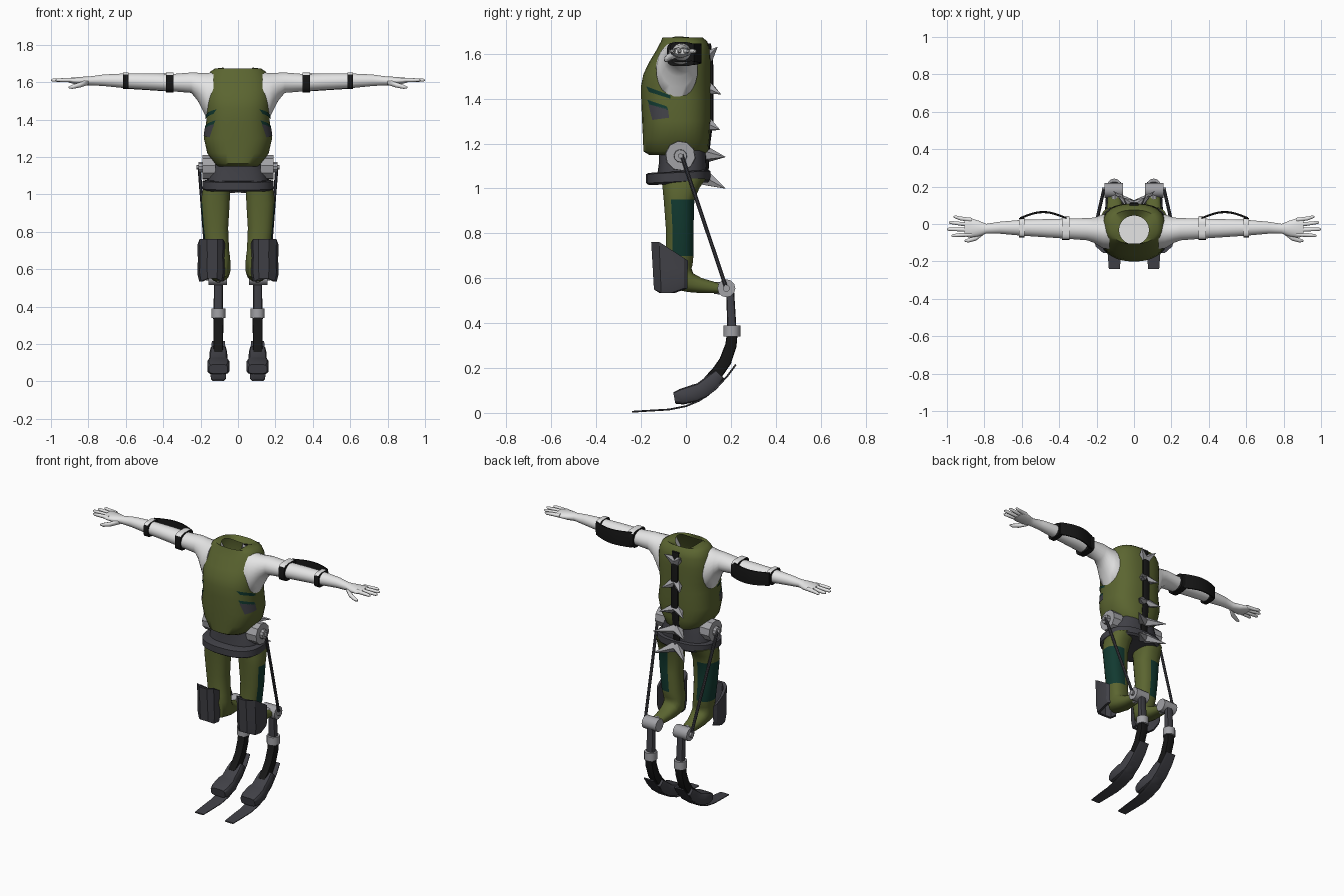
import bpy, math
from mathutils import Vector as V

if "Cube" in bpy.data.objects:
    bpy.data.objects.remove(bpy.data.objects["Cube"])


def material(name, r, g, b):
    m = bpy.data.materials.new(name)
    m.diffuse_color = (r, g, b, 1)
    m.use_nodes = True
    m.node_tree.nodes["Principled BSDF"].inputs["Base Color"].default_value = m.diffuse_color
    return m


SKIN = material("pale_skin", .78, .78, .78)
OLIVE = material("olive_cloth", .105, .13, .03)
TEAL = material("dark_teal", .006, .042, .03)
GREY = material("dark_grey", .052, .052, .062)
BLACK = material("black", .008, .008, .008)
METAL = material("metal_grey", .36, .36, .38)


def make(name, verts, faces, mats, rule=None, mirror=False, angle=35):
    me = bpy.data.meshes.new(name)
    me.from_pydata([tuple(v) for v in verts], [], faces)
    for m in mats:
        me.materials.append(m)
    if rule:
        for p in me.polygons:
            p.material_index = rule(p.center, p.normal)
    ob = bpy.data.objects.new(name, me)
    bpy.context.collection.objects.link(ob)
    bpy.ops.object.select_all(action='DESELECT')
    ob.select_set(True)
    bpy.context.view_layer.objects.active = ob
    bpy.ops.object.shade_smooth_by_angle(angle=math.radians(angle))
    if mirror:
        ob.modifiers.new("mirror", 'MIRROR').use_clip = False
    return ob


def ring(c, u, v, n=16, p=2.0):
    """Superellipse section around c with half axes u and v."""
    out = []
    for i in range(n):
        a = 2 * math.pi * (i + .5) / n
        s, t = math.cos(a), math.sin(a)
        out.append(V(c) + V(u) * math.copysign(abs(s) ** (2 / p), s)
                   + V(v) * math.copysign(abs(t) ** (2 / p), t))
    return out


def loft(name, rings, mats, caps=(True, True), **kw):
    n = len(rings[0])
    verts = [v for r in rings for v in r]
    faces = [(k * n + i, k * n + (i + 1) % n, (k + 1) * n + (i + 1) % n, (k + 1) * n + i)
             for k in range(len(rings) - 1) for i in range(n)]
    if caps[0]:
        faces.append(tuple(reversed(range(n))))
    if caps[1]:
        faces.append(tuple(range(len(verts) - n, len(verts))))
    return make(name, verts, faces, mats, **kw)


def rod(name, a, b, r0, r1, mat, n=10):
    a, b = V(a), V(b)
    d = (b - a).normalized()
    u = d.orthogonal().normalized()
    w = d.cross(u)
    return loft(name, [ring(a, u * r0, w * r0, n), ring(b, u * r1, w * r1, n)], [mat], mirror=True)


def band(z, hx, yf, yb, n=32, p=2.5):
    return ring((0, (yf + yb) / 2, z), (hx, 0, 0), (0, (yb - yf) / 2, 0), n, p)


def ribbon(name, pts, mat, p=5, n=12):
    """Sweep along a side path of (y, z, half width, half thickness)."""
    rings = []
    for i, (y, z, w, t) in enumerate(pts):
        a, b = pts[max(i - 1, 0)], pts[min(i + 1, len(pts) - 1)]
        d = V((0, b[0] - a[0], b[1] - a[1])).normalized()
        rings.append(ring((.105, y, z), (w, 0, 0), V((1, 0, 0)).cross(d) * -t, n, p))
    return loft(name, rings, [mat], mirror=True)


# Vest: stacked sections, open at the neck with a dipped collar
VEST = [(1.15, .11, -.165, .085), (1.165, .125, -.19, .10), (1.22, .165, -.192, .105),
        (1.30, .183, -.196, .11), (1.40, .169, -.2, .11), (1.46, .174, -.2, .11),
        (1.51, .177, -.19, .11), (1.56, .175, -.166, .11), (1.62, .165, -.13, .107),
        (1.655, .15, -.112, .095), (1.672, .125, -.105, .075)]
vest = [band(*r) for r in VEST]
collar = band(1.678, .08, -.11, .045, p=2)
for v in collar:
    v.z -= .035 * abs((v.y + .033) / .078) ** 2
loft("vest", vest + [collar], [OLIVE], caps=(True, False), angle=45)
make("neck_base", band(1.45, .12, -.15, .07), [tuple(range(32))], [SKIN])


def vest_x(y, z):
    for a, b in zip(VEST, VEST[1:]):
        if a[0] <= z <= b[0]:
            t = (z - a[0]) / (b[0] - a[0])
            hx, f, k = (a[i] + t * (b[i] - a[i]) for i in (1, 2, 3))
            q = min(1, abs((y - (f + k) / 2) / ((k - f) / 2)))
            return hx * (1 - q ** 2.5) ** .4 + .004


def vest_patch(name, quad, mat, nu=8, nv=4):
    verts = []
    for j in range(nv + 1):
        for i in range(nu + 1):
            s, t = i / nu, j / nv
            y, z = ((1 - t) * ((1 - s) * quad[0][k] + s * quad[1][k])
                    + t * ((1 - s) * quad[3][k] + s * quad[2][k]) for k in (0, 1))
            verts.append((vest_x(y, z), y, z))
    w = nu + 1
    faces = [(j * w + i, j * w + w + i, j * w + w + i + 1, j * w + i + 1)
             for j in range(nv) for i in range(nu)]
    make(name, verts, faces, [mat], mirror=True)


# Side cuts in the vest
vest_patch("upper_slit", [(-.178, 1.455), (-.07, 1.415), (-.07, 1.40), (-.165, 1.43)], TEAL)
vest_patch("pocket_edge", [(-.172, 1.395), (-.085, 1.365), (-.08, 1.35), (-.165, 1.375)], TEAL)
vest_patch("pocket", [(-.168, 1.375), (-.08, 1.355), (-.075, 1.315), (-.15, 1.305)], GREY)

# Arms with hands
ARM = [(.13, -.04, .095, 1.53, .125), (.165, -.04, .092, 1.525, .125), (.19, -.037, .08, 1.55, .10),
       (.215, -.033, .068, 1.575, .076), (.25, -.028, .06, 1.597, .055), (.35, -.025, .055, 1.597, .047),
       (.45, -.023, .05, 1.602, .045), (.6, -.02, .043, 1.607, .04), (.72, -.02, .032, 1.61, .031),
       (.79, -.025, .026, 1.607, .024), (.83, -.024, .042, 1.606, .023), (.88, -.02, .054, 1.608, .017),
       (.905, -.017, .048, 1.61, .012)]
loft("arm", [ring((x, y, z), (0, hy, 0), (0, 0, hz), 20) for x, y, hy, z, hz in ARM],
     [SKIN], mirror=True, angle=60)
for i, (y0, y1, tip) in enumerate([(.022, .038, .965), (-.005, .008, .99), (-.031, -.028, 1.0), (-.056, -.062, .975)]):
    loft("finger", [ring((x, y, 1.611), (0, r, 0), (0, 0, r), 8) for x, y, r in
                    [(.87, y0, .012), (.93, (y0 + y1) / 2, .011), (tip - .01, y1, .009), (tip, y1, .004)]],
         [SKIN], mirror=True, angle=60)
loft("thumb", [ring((x, y, z), (0, r, 0), (0, 0, r), 8) for x, y, z, r in
               [(.80, -.04, 1.60, .016), (.845, -.075, 1.585, .015), (.885, -.088, 1.575, .012), (.905, -.09, 1.572, .005)]],
     [SKIN], mirror=True, angle=60)

# Arm straps: pale on top, black elsewhere
for x0, x1, y, hy, z, hz in [(.345, .385, -.022, .064, 1.598, .054), (.585, .615, -.02, .052, 1.607, .045)]:
    loft("arm_strap", [ring((x, y, z), (0, hy, 0), (0, 0, hz), 16, 4) for x in (x0, x1)],
         [BLACK, SKIN], mirror=True, rule=lambda c, n: 1 if n.z > .6 else 0)

# Bowed guard behind each arm
rings = []
for i in range(9):
    t = i / 8
    y = .03 + .034 * math.sin(math.pi * t)
    rings.append(ring((.36 + .25 * t, y, 1.598 + .008 * t), (0, .006, 0), (0, 0, .05 - .008 * t), 8, 5))
loft("arm_guard", rings, [BLACK], mirror=True)

# Spine strip with paired spikes
loft("spine", [ring((0, y, z), (.024, 0, 0), (0, .014, 0), 8, 5) for y, z in
               [(.085, 1.045), (.095, 1.2), (.108, 1.3), (.108, 1.55), (.098, 1.645)]], [BLACK])
for z, tx, ty, tz in [(1.585, .055, .14, 1.63), (1.45, .065, .155, 1.42), (1.285, .085, .15, 1.262),
                      (1.15, .11, .175, 1.14), (1.04, .11, .175, 1.0)]:
    rod("spine_spike", (.008, .095, z), (tx, ty, tz), .034, .001, METAL, 5)

# Waist and belt
loft("waist", [band(1.05, .165, -.13, .095), band(1.12, .15, -.12, .09), band(1.17, .125, -.12, .09)], [GREY])
belt = [band(1.02, .175, -.165, .10), band(1.03, .19, -.178, .11), band(1.07, .19, -.178, .11), band(1.075, .17, -.165, .1)]
for v in [v for r in belt for v in r]:
    v.z += .05 * (v.y + .05)
loft("belt", belt, [GREY])

# Hip joints and long struts
rod("hip_disc", (.12, -.025, 1.145), (.19, -.025, 1.145), .068, .066, METAL, 10)
rod("hip_hub", (.185, -.025, 1.145), (.21, -.025, 1.145), .03, .028, METAL, 10)
rod("hip_bolt", (.205, -.025, 1.145), (.222, -.025, 1.145), .012, .012, METAL, 6)
rod("strut", (.208, -.02, 1.15), (.162, .18, .555), .009, .009, GREY, 8)


# Trouser legs: thigh straight down, bent shin pointing back
def thigh(z, cx, hx, yf, yb):
    return ring((cx, (yf + yb) / 2, z), (hx, 0, 0), (0, (yb - yf) / 2, 0), 20, 2.4)


leg = [thigh(1.045, .112, .072, -.11, .09), thigh(1.0, .118, .076, -.105, .06),
       thigh(.95, .121, .077, -.10, .038), thigh(.82, .12, .068, -.09, .034),
       thigh(.70, .11, .063, -.09, .034), thigh(.66, .103, .062, -.095, .03),
       ring((.1, -.025, .60), (.06, 0, 0), (0, .05, .045), 20, 2.4),
       ring((.1, .02, .58), (.055, 0, 0), (0, .012, .042), 20, 2.4),
       ring((.102, .07, .567), (.045, 0, 0), (0, 0, .034), 20, 2.4),
       ring((.105, .15, .555), (.035, 0, 0), (0, 0, .022), 20, 2.4)]
loft("trouser_leg", leg, [OLIVE, TEAL], mirror=True, angle=50,
     rule=lambda c, n: 1 if .70 < c.z < .95 and c.y > -.06 and c.x > .10 else 0)

# Knee shields: crescent wrapping front and outer side
outer = [(.07, -.085), (.08, -.13), (.11, -.155), (.165, -.155), (.205, -.12), (.217, -.07), (.212, -.01)]
section = outer + [(x + (.14 - x) * .2, y + .018) for x, y in reversed(outer)]
levels = []
for t, s in [(0, .88), (.2, 1), (.6, .97), (1, 1)]:
    r = []
    for x, y in section:
        top = .762 - max(0, y + .12) * .65
        low = .555 - (.02 if y < -.05 else 0) + (.015 if y < -.13 else 0)
        r.append(V((.14 + (x - .14) * s, y * (.92 + .08 * t), low + (top - low) * t)))
    levels.append(r)
loft("knee_shield", levels, [GREY], mirror=True, angle=25)

# Prosthetic lower legs
rod("ankle_barrel", (.06, .18, .555), (.158, .18, .555), .04, .04, METAL, 12)
rod("ankle_bolt", (.155, .18, .555), (.172, .18, .555), .016, .016, METAL, 8)
rod("socket", (.105, .125, .556), (.105, .18, .556), .027, .03, METAL, 10)
ribbon("shin_post", [(.197, .54, .024, .018), (.204, .38, .026, .021)], GREY, 3)
rod("collar", (.105, .205, .34), (.105, .205, .39), .038, .038, METAL, 12)
ribbon("spring_leg", [(.206, .35, .028, .024), (.20, .30, .027, .026), (.175, .23, .026, .028),
                      (.14, .18, .026, .028), (.10, .14, .026, .026)], BLACK)
ribbon("foot_shell", [(.15, .172, .042, .026), (.12, .14, .048, .036), (.07, .10, .05, .038),
                      (.04, .088, .06, .04), (-.02, .072, .06, .036), (-.052, .066, .05, .026)], GREY, 4)
ribbon("blade_sole", [(.222, .215, .035, .004), (.185, .165, .04, .004), (.13, .105, .042, .004),
                      (.06, .055, .042, .004), (0, .03, .042, .004), (-.075, .015, .04, .004),
                      (-.16, .01, .036, .004), (-.24, .005, .03, .004)], GREY)
